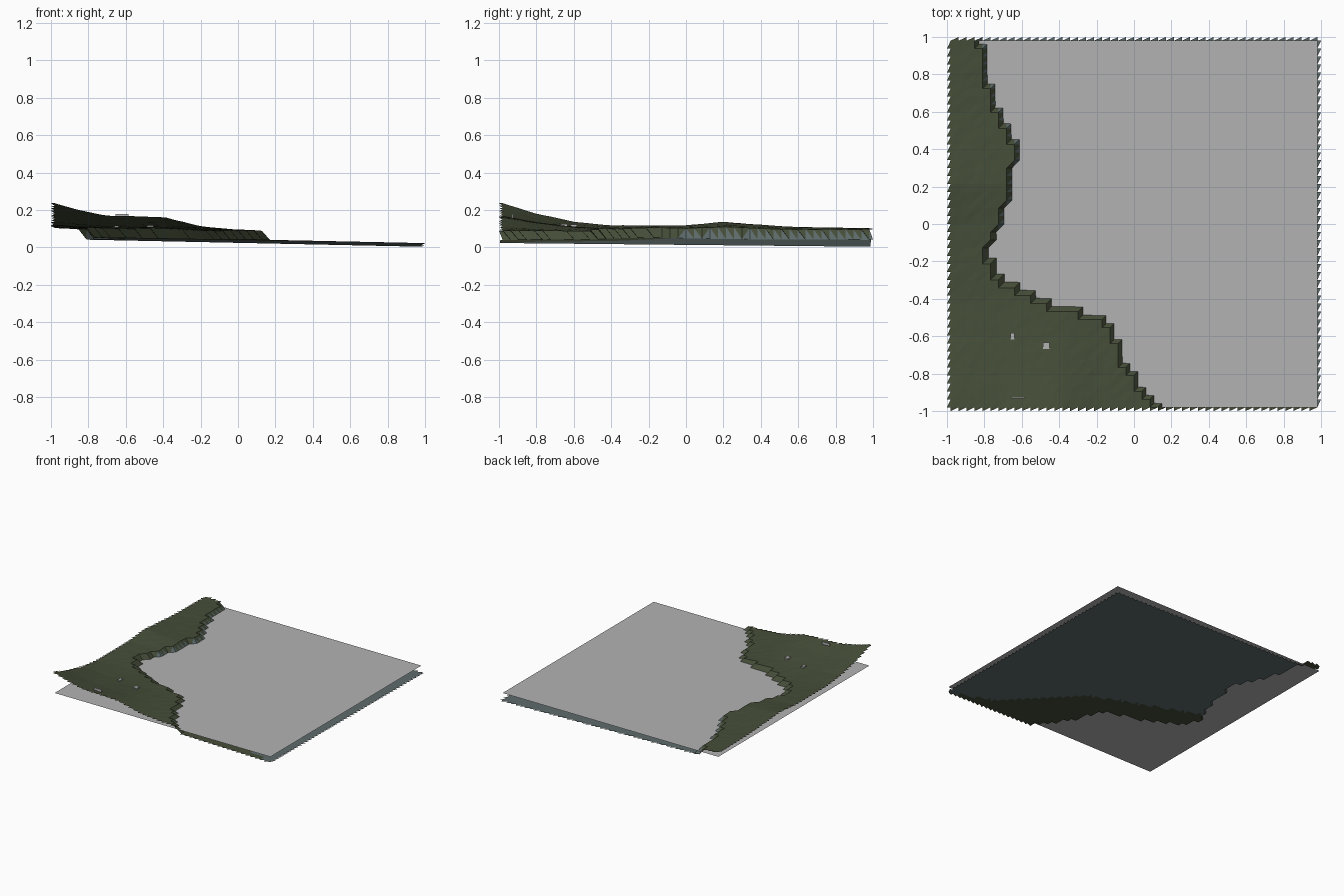
import bpy, bmesh, math, random

random.seed(4)
cube = bpy.data.objects.get("Cube")
if cube:
    bpy.data.objects.remove(cube, do_unlink=True)

HALF, CELLS, TOOTH, WATER_Z = 0.98, 46, 0.02, 0.065


def material(name, rgb):
    m = bpy.data.materials.new(name)
    m.use_nodes = True
    m.diffuse_color = (*rgb, 1)
    m.node_tree.nodes["Principled BSDF"].inputs["Base Color"].default_value = (*rgb, 1)
    return m


grass = material("grass green", (0.06, 0.076, 0.04))
seabed = material("seabed blue grey", (0.11, 0.145, 0.145))
grey = material("water grey", (0.45, 0.45, 0.45))


def add_object(name, bm, *mats):
    me = bpy.data.meshes.new(name)
    bm.to_mesh(me)
    bm.free()
    for m in mats:
        me.materials.append(m)
    ob = bpy.data.objects.new(name, me)
    bpy.context.collection.objects.link(ob)
    return ob


def lookup(points, t):
    """Linear interpolation along a short profile."""
    if t <= points[0][0]:
        return points[0][1]
    for (a, va), (b, vb) in zip(points, points[1:]):
        if t <= b:
            return va + (vb - va) * (t - a) / (b - a)
    return points[-1][1]


# Shoreline x for each y, and land height along the front and right edges
SHORE = [(-1, .17), (-.85, .04), (-.75, -.04), (-.6, -.09), (-.52, -.14), (-.46, -.3),
         (-.41, -.5), (-.33, -.65), (-.28, -.74), (-.15, -.78), (0, -.72), (.1, -.68),
         (.3, -.65), (.4, -.62), (.5, -.65), (.6, -.71), (.7, -.75), (.85, -.79), (1, -.82)]
FRONT = [(-1, .245), (-.85, .2), (-.7, .168), (-.4, .162), (-.2, .11), (0, .092), (.2, .082)]
SIDE = [(-1, .245), (-.8, .18), (-.6, .135), (-.4, .115), (0, .115), (.2, .135),
        (.4, .118), (.6, .105), (1, .1)]
# Edge of the green ground under the water: y for each x
GREEN_EDGE = [(-.71, -.06), (.14, -.37), (.62, -.86), (1, -1)]
BASE = .072


def height(x, y):
    if x < lookup(SHORE, y):
        rise = (lookup(FRONT, x) - BASE) * (lookup(SIDE, y) - BASE) / (.245 - BASE)
        return BASE + .004 + rise + random.uniform(-.001, .001)
    return .034 - .021 * x - .01 * y


# Terrain grid
bm = bmesh.new()
step = 2 * HALF / CELLS
coords = [-HALF + i * step for i in range(CELLS + 1)]
grid = [[bm.verts.new((x, y, height(x, y))) for y in coords] for x in coords]
for i in range(CELLS):
    for j in range(CELLS):
        a, b, c, d = grid[i][j], grid[i + 1][j], grid[i + 1][j + 1], grid[i][j + 1]
        bm.faces.new((a, b, c))
        bm.faces.new((a, c, d))

# Saw-tooth triangles round the border
borders = [([row[0] for row in grid], 0, -1), ([row[-1] for row in grid], 0, 1),
           (grid[0], -1, 0), (grid[-1], 1, 0)]
for edge, dx, dy in borders:
    for a, b in zip(edge, edge[1:]):
        root = a if dx + dy < 0 else b
        tip = bm.verts.new((root.co.x + dx * TOOTH, root.co.y + dy * TOOTH, root.co.z))
        f = bm.faces.new((a, b, tip))
        f.normal_update()
        if f.normal.z < 0:
            f.normal_flip()

# Green on land and on the front shelf, blue grey on the deep bed
for f in bm.faces:
    c = f.calc_center_median()
    shelf = c.y < lookup(GREEN_EDGE, c.x)
    f.material_index = 0 if shelf or c.z > .073 else 1
add_object("terrain", bm, grass, seabed)

# Water sheet
bm = bmesh.new()
bmesh.ops.create_grid(bm, x_segments=1, y_segments=1, size=HALF)
bmesh.ops.translate(bm, verts=bm.verts, vec=(0, 0, WATER_Z))
add_object("water_surface", bm, grey)


# Small pale stones on the hillside
def stone(name, centre, size):
    bm = bmesh.new()
    bmesh.ops.create_cube(bm, size=1)
    bmesh.ops.scale(bm, verts=bm.verts, vec=size)
    bmesh.ops.translate(bm, verts=bm.verts, vec=centre)
    add_object(name, bm, grey)


stone("stone_lower", (-.47, -.65, .117), (.035, .035, .016))
stone("stone_middle", (-.65, -.6, .113), (.022, .035, .016))
stone("stone_upper", (-.62, -.93, .167), (.07, .008, .022))
